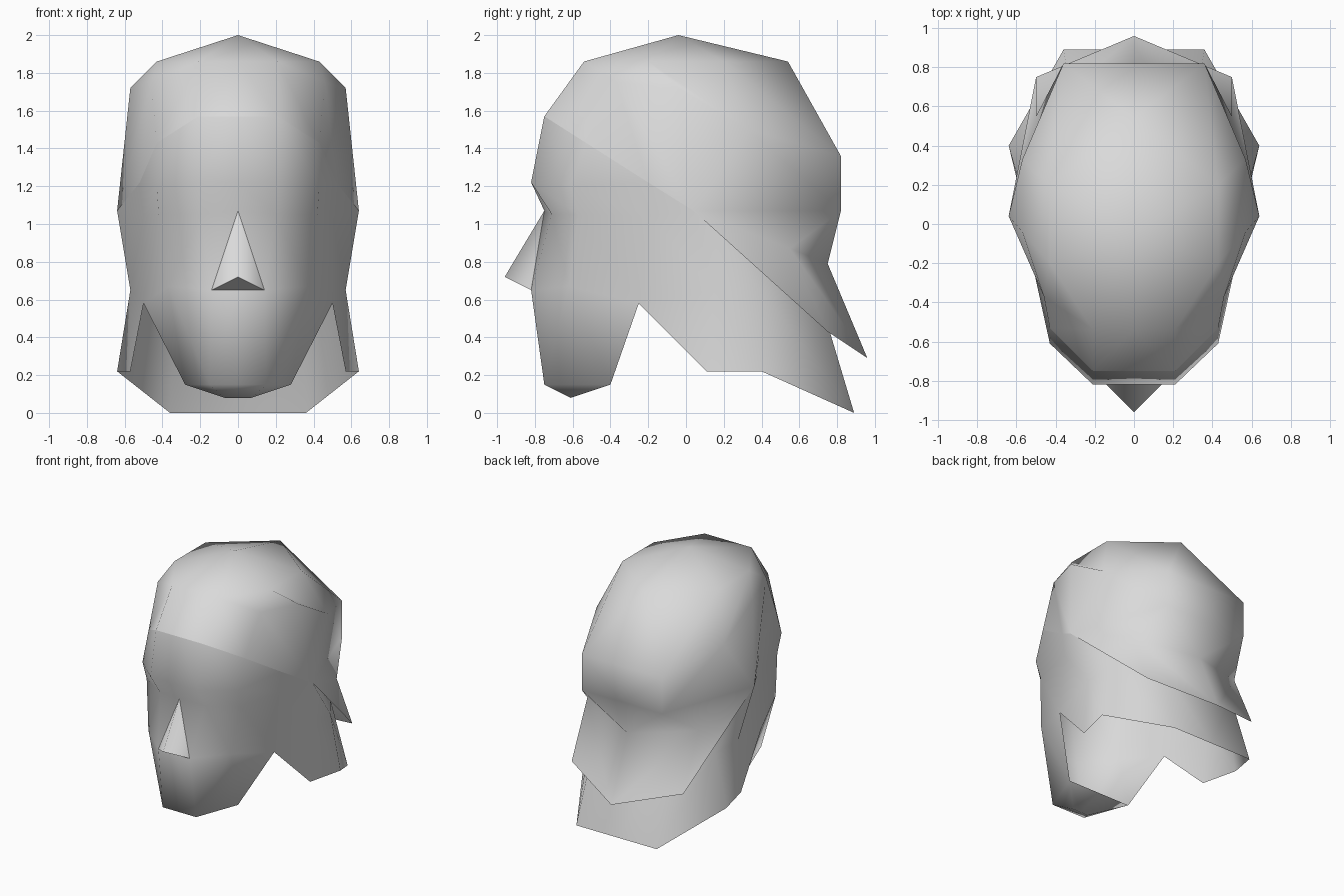
import bpy
import bmesh
from mathutils import Vector

default_cube = bpy.data.objects.get("Cube")
if default_cube:
    bpy.data.objects.remove(default_cube, do_unlink=True)

# One plain grey for the whole bust
grey = bpy.data.materials.new("plain_grey")
grey.use_nodes = True
grey.diffuse_color = (0.7, 0.7, 0.7, 1)
shader = grey.node_tree.nodes["Principled BSDF"]
shader.inputs["Base Color"].default_value = grey.diffuse_color
shader.inputs["Roughness"].default_value = 0.8


def add_strips(bm, cache, rows):
    """Join neighbouring rows; a point repeated in a row narrows the strip to a triangle."""
    def vert(point):
        if point not in cache:
            cache[point] = bm.verts.new(Vector(point))
        return cache[point]

    for upper, lower in zip(rows, rows[1:]):
        for i in range(len(upper) - 1):
            corners = [upper[i], upper[i + 1], lower[i + 1], lower[i]]
            corners = list(dict.fromkeys(corners))
            if len(corners) > 2:
                face = [vert(p) for p in corners]
                if not bm.faces.get(face):
                    bm.faces.new(face)


def build_half(name, centre, *strip_groups):
    """Build the left half from strips, then mirror it and smooth it."""
    bm = bmesh.new()
    cache = {}
    for rows in strip_groups:
        add_strips(bm, cache, rows)
    bmesh.ops.recalc_face_normals(bm, faces=bm.faces)
    # Point the open shell away from its centre
    facing = sum((f.calc_center_median() - Vector(centre)).dot(f.normal) * f.calc_area()
                 for f in bm.faces)
    if facing < 0:
        bmesh.ops.reverse_faces(bm, faces=bm.faces)
    mesh = bpy.data.meshes.new(name)
    bm.to_mesh(mesh)
    bm.free()
    mesh.materials.append(grey)
    for polygon in mesh.polygons:
        polygon.use_smooth = True
    obj = bpy.data.objects.new(name, mesh)
    bpy.context.collection.objects.link(obj)
    mirror = obj.modifiers.new("mirror", "MIRROR")
    mirror.use_clip = True
    mirror.merge_threshold = 0.001


head_centre = (0, 0, .9)

# Hairline, shared by the hair and the face
temple = (.43, -.53, 1.43)
sideburn = (.52, -.2, 1.22)
ear = (.64, .04, 1.07)
front_line = [(0, -.75, 1.57), (.21, -.75, 1.57), temple]
hairline = front_line + [sideburn, ear]

# Hair cap: crown, top ring, sides, back, nape crease and flared hem
crown = (0, -.04, 2)
top_front = (.21, -.54, 1.86)
top_side = (.43, -.2, 1.86)
top_rear = (.43, .2, 1.86)
top_back = (0, .54, 1.86)
upper_temple = (.46, -.37, 1.75)
upper_side = (.57, -.04, 1.72)
rear_side = (.57, .33, 1.5)
build_half("hair", head_centre, [
    [crown] * 8,
    [(0, -.54, 1.86), top_front, top_front, top_side, top_side, top_rear, top_back, top_back],
    front_line + [upper_temple, upper_side, rear_side, (.36, .82, 1.36), (0, .82, 1.36)],
    hairline + [ear, (.36, .82, 1.07), (0, .82, 1.07)],
    hairline + [ear, (.5, .55, .87), (0, .75, .79)],
    hairline + [ear, (.5, .75, .43), (0, .96, .29)],
])

# Face: brow, eye sockets, cheeks
bridge = (0, -.75, 1.07)
nose_base = (0, -.82, .65)
nostril = (.14, -.82, .65)
cheek = (.37, -.62, .67)
jaw_notch = (.5, -.25, .58)
neck_side = (.57, .15, .65)
neck_corner = (.57, .11, .22)
face_rows = [
    hairline,
    [(0, -.82, 1.22), (.21, -.82, 1.22), (.43, -.61, 1.2), sideburn, ear],
    [bridge, (.2, -.71, 1.05), (.42, -.57, 1.05), (.5, -.2, 1.04), ear],
    [nose_base, nostril, cheek, jaw_notch, neck_side],
]

# Jaw and chin, closed underneath
chin = (.15, -.75, .15)
jaw = (.28, -.4, .15)
jaw_rows = [
    [nose_base, nostril, cheek, cheek, jaw_notch, neck_side],
    [(0, -.75, .15), chin, chin, jaw, jaw_notch, neck_corner],
    [(0, -.61, .08), (.07, -.61, .08), jaw, jaw, jaw_notch, neck_corner],
    [(0, -.4, .15), jaw, jaw, jaw, jaw_notch, neck_corner],
]

# Neck guard: tucked under the hair, flared and open at the bottom
neck_rows = [
    [ear, (.45, .4, .9), (.28, .57, .88), (0, .62, .88)],
    [neck_side, (.55, .4, .65), (.33, .71, .6), (0, .71, .6)],
    [neck_corner, (.64, .4, .22), (.36, .89, 0), (0, .89, 0)],
]
build_half("face_and_neck", head_centre, face_rows, jaw_rows, neck_rows)

# Nose: a ridge over the face with a separate crisp underside
nose_tip = (0, -.96, .72)
build_half("nose", head_centre, [[bridge, bridge], [nose_tip, nostril]])
build_half("nose_underside", (0, -.85, .9), [[nose_tip, nose_tip], [nose_base, nostril]])
